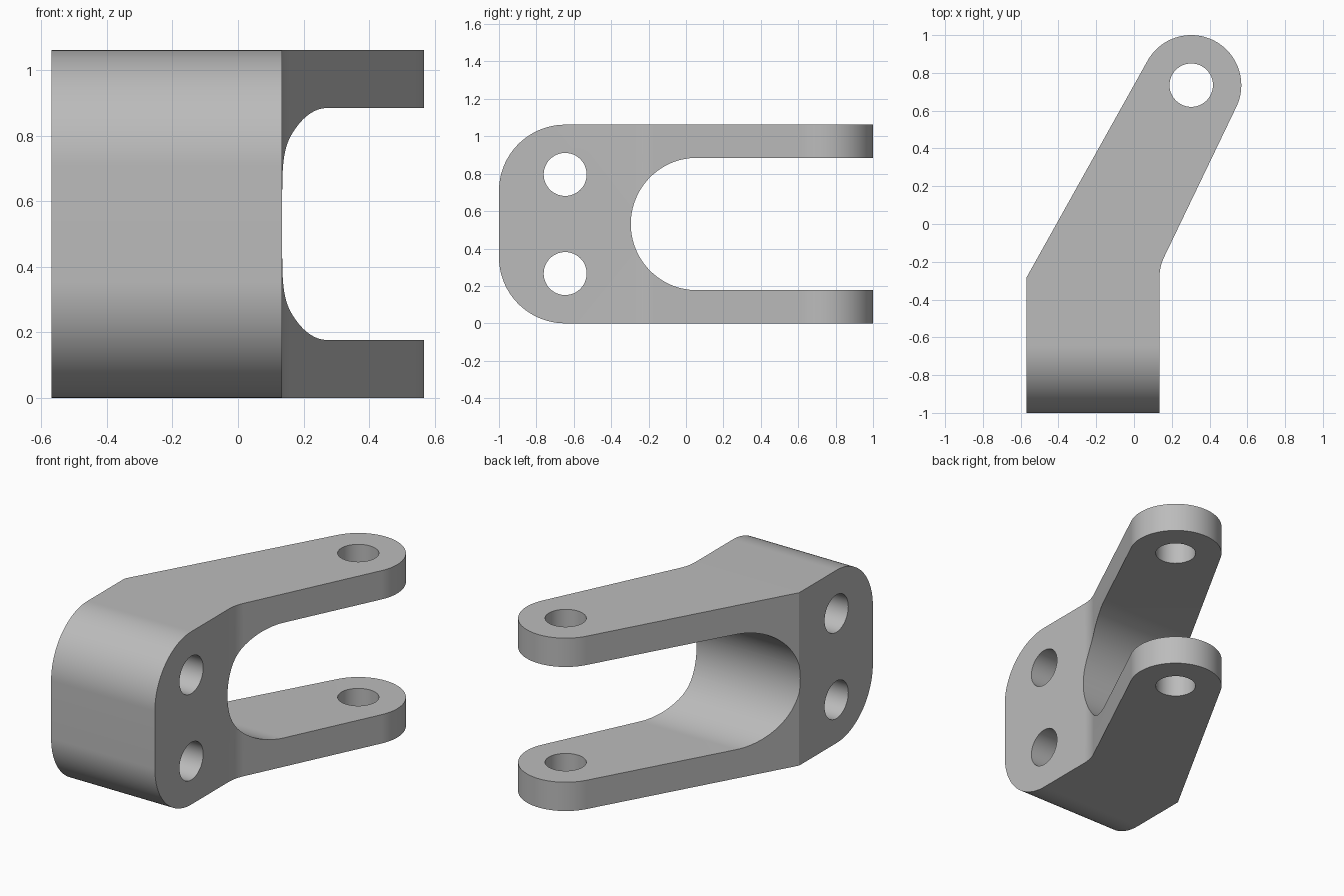
import bpy, bmesh
from math import cos, sin, radians, atan2, pi
from mathutils import Vector

if "Cube" in bpy.data.objects:
    bpy.data.objects.remove(bpy.data.objects["Cube"], do_unlink=True)

HEIGHT = 1.062
MID = HEIGHT / 2
BIG_R = 0.354       # front corners and slot end
HOLE_R = 0.115
EYE = (0.303, 0.735)
EYE_R = 0.265

grey = bpy.data.materials.new("plain grey")
grey.use_nodes = True
grey.diffuse_color = (0.5, 0.5, 0.5, 1)
grey.node_tree.nodes["Principled BSDF"].inputs["Base Color"].default_value = (0.5, 0.5, 0.5, 1)


def arc(center, r, start, end, steps=32):
    """Points along an arc, angles in radians."""
    return [(center[0] + r * cos(start + (end - start) * i / steps),
             center[1] + r * sin(start + (end - start) * i / steps)) for i in range(steps + 1)]


def prism(name, points, axis, low, high):
    """Extrude a closed profile: (x, y) along z, or (y, z) along x."""
    def place(p, d):
        return (p[0], p[1], d) if axis == "z" else (d, p[0], p[1])
    bm = bmesh.new()
    face = bm.faces.new([bm.verts.new(place(p, low)) for p in points])
    moved = bmesh.ops.extrude_face_region(bm, geom=[face])["geom"]
    shift = Vector(place((0, 0), high - low))
    bmesh.ops.translate(bm, vec=shift, verts=[v for v in moved if isinstance(v, bmesh.types.BMVert)])
    bmesh.ops.recalc_face_normals(bm, faces=bm.faces)
    mesh = bpy.data.meshes.new(name)
    bm.to_mesh(mesh)
    bm.free()
    mesh.materials.append(grey)
    obj = bpy.data.objects.new(name, mesh)
    bpy.context.collection.objects.link(obj)
    return obj


def combine(body, tool, operation):
    """Apply a boolean and discard the helper."""
    tool.hide_render = True
    mod = body.modifiers.new("cut", "BOOLEAN")
    mod.object, mod.operation, mod.solver = tool, operation, "EXACT"
    bpy.context.view_layer.objects.active = body
    bpy.ops.object.modifier_apply(modifier=mod.name)
    bpy.data.objects.remove(tool, do_unlink=True)


# Plan outline: straight base, filleted inner bend, slanted arm with round end
right_n = atan2(-0.434, 0.901)
left_n = atan2(0.485, -0.875)
bend = arc((0.385, -0.283), 0.25, pi, pi + right_n, 10)
plan = [(-0.57, -1.1), (0.135, -1.1)] + bend
plan += arc(EYE, EYE_R, right_n, left_n, 64) + [(-0.57, -0.285)]
bracket = prism("clevis_bracket", plan, "z", -0.1, HEIGHT + 0.1)

# Side outline with large rounded front corners
front_y = -1 + BIG_R
side = [(1.1, 0), (1.1, HEIGHT)]
side += arc((front_y, HEIGHT - BIG_R), BIG_R, pi / 2, pi)
side += arc((front_y, BIG_R), BIG_R, pi, 1.5 * pi)
combine(bracket, prism("side_outline", side, "x", -1, 1), "INTERSECT")

# Round-ended slot separating the two arms
slot = [(1.2, MID - BIG_R), (1.2, MID + BIG_R)]
slot += arc((0.059, MID), BIG_R, pi / 2, 1.5 * pi, 64)
combine(bracket, prism("slot_cutter", slot, "x", -1.2, 1.2), "DIFFERENCE")

# Two bolt holes through the base, one pin hole through both arms
for z in (MID - 0.265, MID + 0.265):
    ring = arc((-0.646, z), HOLE_R, 0, 2 * pi, 48)[:-1]
    combine(bracket, prism("bolt_cutter", ring, "x", -1.2, 1.2), "DIFFERENCE")
pin = arc(EYE, HOLE_R, 0, 2 * pi, 48)[:-1]
combine(bracket, prism("pin_cutter", pin, "z", -0.3, HEIGHT + 0.3), "DIFFERENCE")

bpy.ops.object.select_all(action="DESELECT")
bracket.select_set(True)
bpy.context.view_layer.objects.active = bracket
bpy.ops.object.shade_smooth_by_angle(angle=radians(20))
